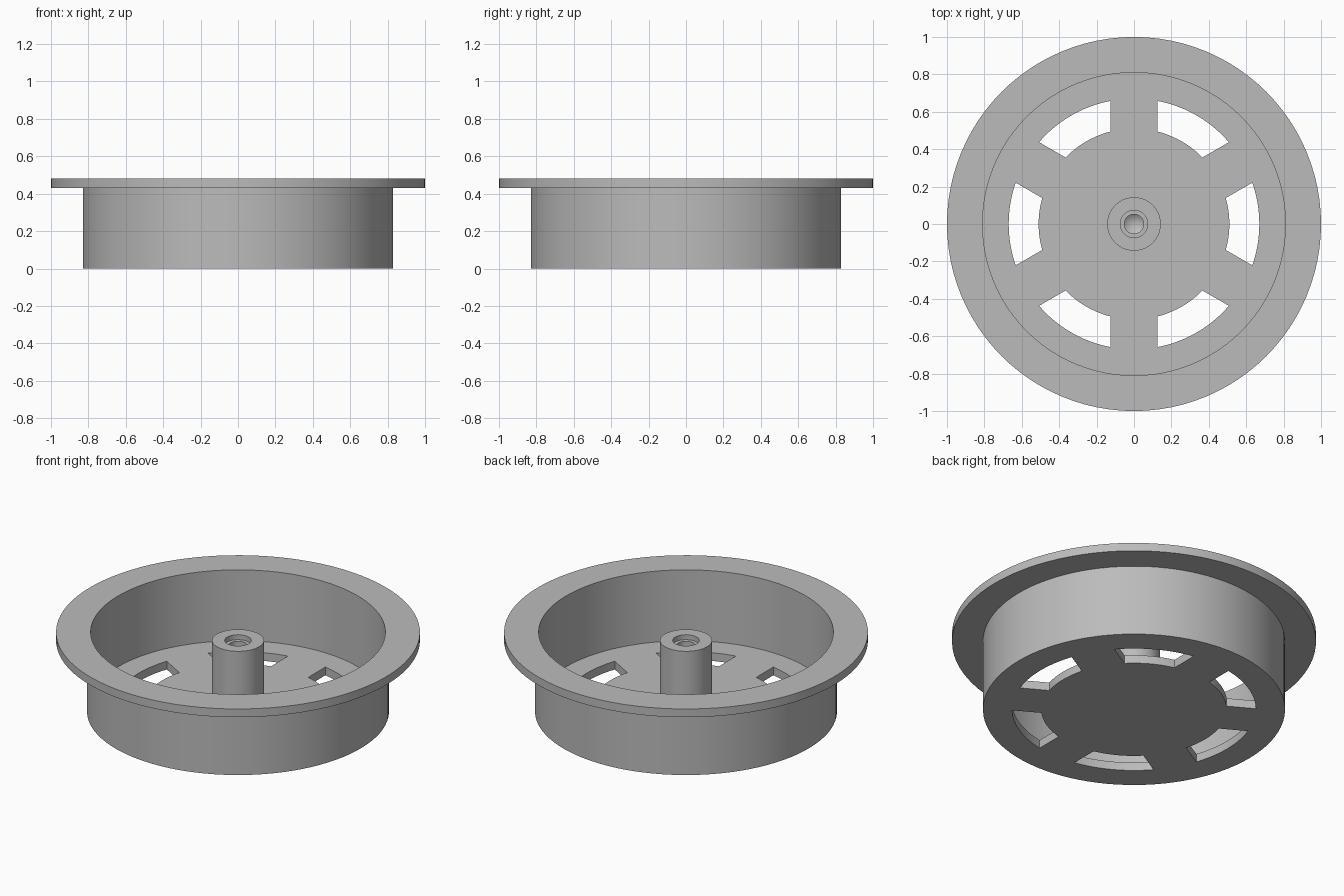
import bpy, bmesh, math
from mathutils import Vector

cube = bpy.data.objects.get("Cube")
if cube:
    bpy.data.objects.remove(cube, do_unlink=True)

SEGMENTS = 96
FLOOR, TOP = 0.05, 0.48
SLOT_IN, SLOT_OUT, SPOKE = 0.51, 0.67, 0.125

grey = bpy.data.materials.new("plain grey")
grey.use_nodes = True
colour = (0.5, 0.5, 0.5, 1)
grey.diffuse_color = colour
grey.node_tree.nodes["Principled BSDF"].inputs["Base Color"].default_value = colour


def add_object(name, bm):
    bmesh.ops.recalc_face_normals(bm, faces=bm.faces)
    mesh = bpy.data.meshes.new(name)
    bm.to_mesh(mesh)
    bm.free()
    mesh.materials.append(grey)
    obj = bpy.data.objects.new(name, mesh)
    bpy.context.collection.objects.link(obj)
    return obj


def lathe(name, profile):
    """Revolve (radius, height) points around the z axis."""
    bm = bmesh.new()
    verts = [bm.verts.new((r, 0, z)) for r, z in profile]
    edges = [bm.edges.new(pair) for pair in zip(verts, verts[1:])]
    bmesh.ops.spin(bm, geom=verts + edges, cent=(0, 0, 0), axis=(0, 0, 1),
                   angle=math.tau, steps=SEGMENTS, use_merge=True)
    bmesh.ops.remove_doubles(bm, verts=bm.verts, dist=1e-5)
    return add_object(name, bm)


def slot_outline(turn):
    """Arc-shaped slot whose ends run parallel to the spokes beside it."""
    points = []
    for radius, sign in ((SLOT_IN, 1), (SLOT_OUT, -1)):
        half = math.pi / 6 - math.asin(SPOKE / radius)
        for i in range(13):
            a = turn + sign * half * (1 - i / 6)
            points.append(Vector((radius * math.cos(a), radius * math.sin(a), -0.05)))
    return points


# Flanged cup with the central post and its drilled, stepped hole
body = lathe("flanged_cup", [
    (0, 0.13), (0.052, 0.17), (0.052, 0.40), (0.073, 0.40), (0.073, 0.43),
    (0.143, 0.43), (0.143, FLOOR),
    (0.81, FLOOR), (0.81, TOP), (1, TOP), (1, 0.43), (0.83, 0.43),
    (0.83, 0), (0, 0),
])

# Six slots through the floor
bm = bmesh.new()
for k in range(6):
    face = bm.faces.new([bm.verts.new(p) for p in slot_outline(k * math.pi / 3)])
    top = bmesh.ops.extrude_face_region(bm, geom=[face], use_keep_orig=True)["geom"]
    bmesh.ops.translate(bm, vec=(0, 0, 0.2),
                        verts=[v for v in top if isinstance(v, bmesh.types.BMVert)])
cutter = add_object("slot_cutter", bm)
cutter.hide_render = True

bpy.ops.object.select_all(action="DESELECT")
body.select_set(True)
bpy.context.view_layer.objects.active = body
cut = body.modifiers.new("slots", "BOOLEAN")
cut.operation, cut.solver, cut.object = "DIFFERENCE", "EXACT", cutter
bpy.ops.object.modifier_apply(modifier=cut.name)
bpy.data.objects.remove(cutter, do_unlink=True)
bpy.ops.object.shade_smooth_by_angle(angle=math.radians(30))
